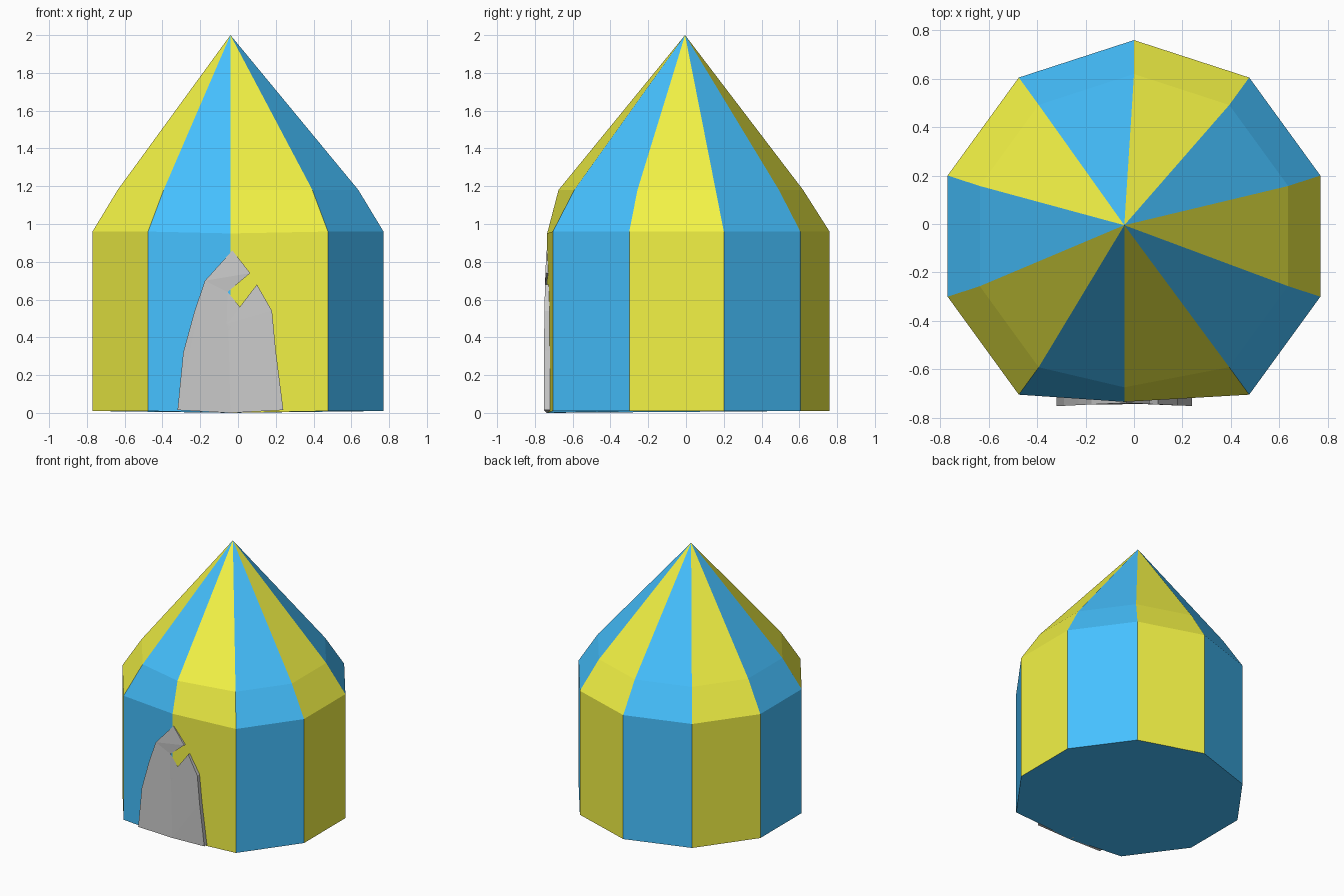
import bpy, bmesh, math

if "Cube" in bpy.data.objects:
    bpy.data.objects.remove(bpy.data.objects["Cube"])

def material(name, rgb):
    m = bpy.data.materials.new(name)
    m.diffuse_color = (*rgb, 1)
    m.use_nodes = True
    m.node_tree.nodes["Principled BSDF"].inputs["Base Color"].default_value = m.diffuse_color
    return m

BLUE = material("blue", (0.06, 0.53, 1.0))
YELLOW = material("yellow", (0.9, 0.9, 0.06))

def make_object(name, bm, mats=()):
    bmesh.ops.recalc_face_normals(bm, faces=bm.faces)
    me = bpy.data.meshes.new(name)
    bm.to_mesh(me)
    bm.free()
    for m in mats:
        me.materials.append(m)
    ob = bpy.data.objects.new(name, me)
    bpy.context.collection.objects.link(ob)
    return ob

# Striped tent: ten-sided rings with the front corner flattened inwards
def ring(bm, radius, z, front):
    verts = []
    for i in range(10):
        a = -math.pi / 2 + i * math.tau / 10
        p = (radius * math.cos(a), -0.05 + radius * math.sin(a), z)
        verts.append(bm.verts.new(front if i == 0 else p))
    return verts

bm = bmesh.new()
base = ring(bm, 0.81, 0.01, (-0.04, -0.735, 0.0))
eave = ring(bm, 0.81, 0.96, (-0.04, -0.735, 0.95))
roof = ring(bm, 0.67, 1.18, (-0.04, -0.675, 1.18))
apex = bm.verts.new((-0.04, -0.005, 2.0))
for i in range(10):
    j = (i + 1) % 10
    panels = [(base[i], base[j], eave[j], eave[i]),
              (eave[i], eave[j], roof[j], roof[i]),
              (roof[i], roof[j], apex)]
    for p in panels:
        bm.faces.new(p).material_index = 1 - i % 2
bm.faces.new(base[::-1])
make_object("striped_tent", bm, (BLUE, YELLOW))

# Entrance flap: torn pointed arch lying on the front panels
outline = [(-0.04, 0.0), (-0.32, 0.015), (-0.29, 0.32), (-0.23, 0.54),
           (-0.175, 0.70), (-0.03, 0.86), (0.065, 0.74), (-0.04, 0.70),
           (-0.055, 0.64), (-0.04, 0.58), (-0.06, 0.47), (-0.035, 0.40),
           (0.10, 0.68), (0.18, 0.54), (0.20, 0.33), (0.24, 0.015)]
bm = bmesh.new()
front = [bm.verts.new((x, -0.739 - 0.05 * min(0.25, abs(x + 0.04)), z))
         for x, z in outline]
back = [bm.verts.new((x, -0.70, z)) for x, z in outline]
bm.faces.new(front)
bm.faces.new(back[::-1])
for i in range(len(outline)):
    j = (i + 1) % len(outline)
    bm.faces.new((front[i], back[i], back[j], front[j]))
bmesh.ops.triangulate(bm, faces=[f for f in bm.faces if len(f.verts) > 4])
make_object("entrance_flap", bm)
